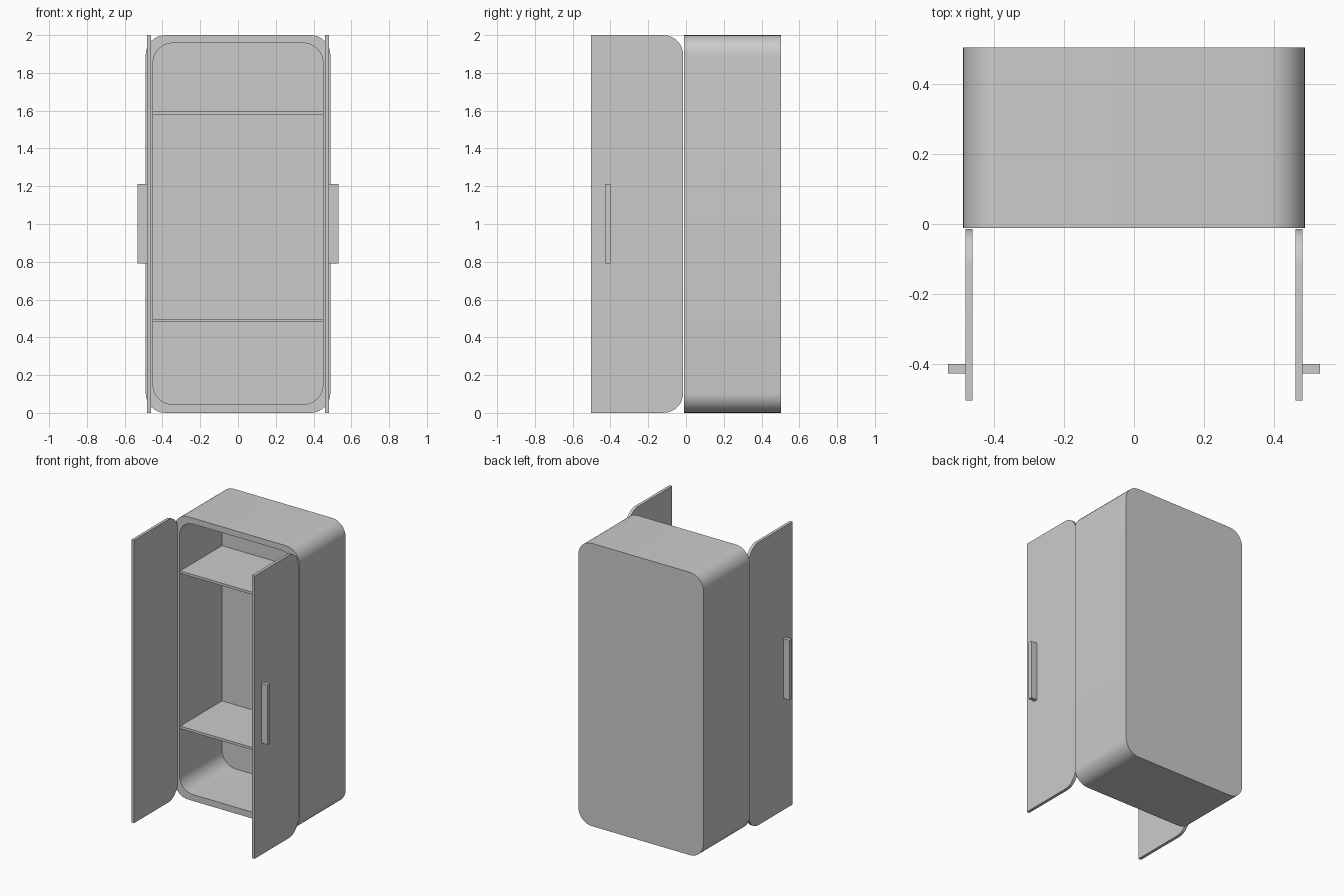
import bpy, bmesh, math
from mathutils import Vector

if "Cube" in bpy.data.objects:
    bpy.data.objects.remove(bpy.data.objects["Cube"])


def rounded(u0, u1, v0, v1, r, corners=(1, 1, 1, 1), n=8):
    """Counter-clockwise rounded rectangle; corners: low-left, low-right, top-right, top-left."""
    pts = []
    spec = [(u0, v0, 1, 1), (u1, v0, -1, 1), (u1, v1, -1, -1), (u0, v1, 1, -1)]
    for i, (u, v, su, sv) in enumerate(spec):
        if not corners[i]:
            pts.append((u, v))
            continue
        for k in range(n + 1):
            a = math.pi + i * math.pi / 2 + k * math.pi / 2 / n
            pts.append((u + su * r + r * math.cos(a), v + sv * r + r * math.sin(a)))
    return pts


def finish(name, bm):
    bmesh.ops.recalc_face_normals(bm, faces=bm.faces)
    me = bpy.data.meshes.new(name)
    bm.to_mesh(me)
    bm.free()
    ob = bpy.data.objects.new(name, me)
    bpy.context.collection.objects.link(ob)
    bpy.ops.object.select_all(action='DESELECT')
    ob.select_set(True)
    bpy.context.view_layer.objects.active = ob
    bpy.ops.object.shade_smooth_by_angle(angle=math.radians(30))
    return ob


def bridge(bm, a, b):
    for i in range(len(a)):
        j = (i + 1) % len(a)
        bm.faces.new((a[i], a[j], b[j], b[i]))


def box(name, x0, x1, y0, y1, z0, z1):
    bm = bmesh.new()
    bmesh.ops.create_cube(bm, size=1)
    for v in bm.verts:
        v.co = Vector(((x0 + x1) / 2 + v.co.x * (x1 - x0),
                       (y0 + y1) / 2 + v.co.y * (y1 - y0),
                       (z0 + z1) / 2 + v.co.z * (z1 - z0)))
    return finish(name, bm)


FRONT, BACK, INNER_BACK = -0.011, 0.504, 0.464

# Hollow cabinet shell, open at the front
bm = bmesh.new()
outer = rounded(-0.489, 0.489, 0, 2, 0.105)
inner = rounded(-0.45, 0.45, 0.045, 1.958, 0.105)
rings = [[bm.verts.new((x, y, z)) for x, z in prof] for prof, y in
         ((outer, BACK), (outer, FRONT), (inner, FRONT), (inner, INNER_BACK))]
for a, b in zip(rings, rings[1:]):
    bridge(bm, a, b)
bm.faces.new(rings[0])
bm.faces.new(rings[-1])
finish("cabinet_body", bm)

# Shelves
for name, z in (("lower_shelf", 0.48), ("upper_shelf", 1.578)):
    box(name, -0.45, 0.45, FRONT + 0.008, INNER_BACK, z, z + 0.018)

# Open doors, rounded on the hinge side, with bar handles outside
door = rounded(-0.504, -0.015, 0, 2, 0.105, corners=(0, 1, 1, 0))
for side, s in (("left", -1), ("right", 1)):
    bm = bmesh.new()
    a, b = [[bm.verts.new((s * x, y, z)) for y, z in door] for x in (0.461, 0.482)]
    bridge(bm, a, b)
    bm.faces.new(a)
    bm.faces.new(b)
    finish(side + "_door", bm)
    xs = sorted((s * 0.482, s * 0.531))
    box(side + "_handle", xs[0], xs[1], -0.427, -0.4, 0.79, 1.213)
